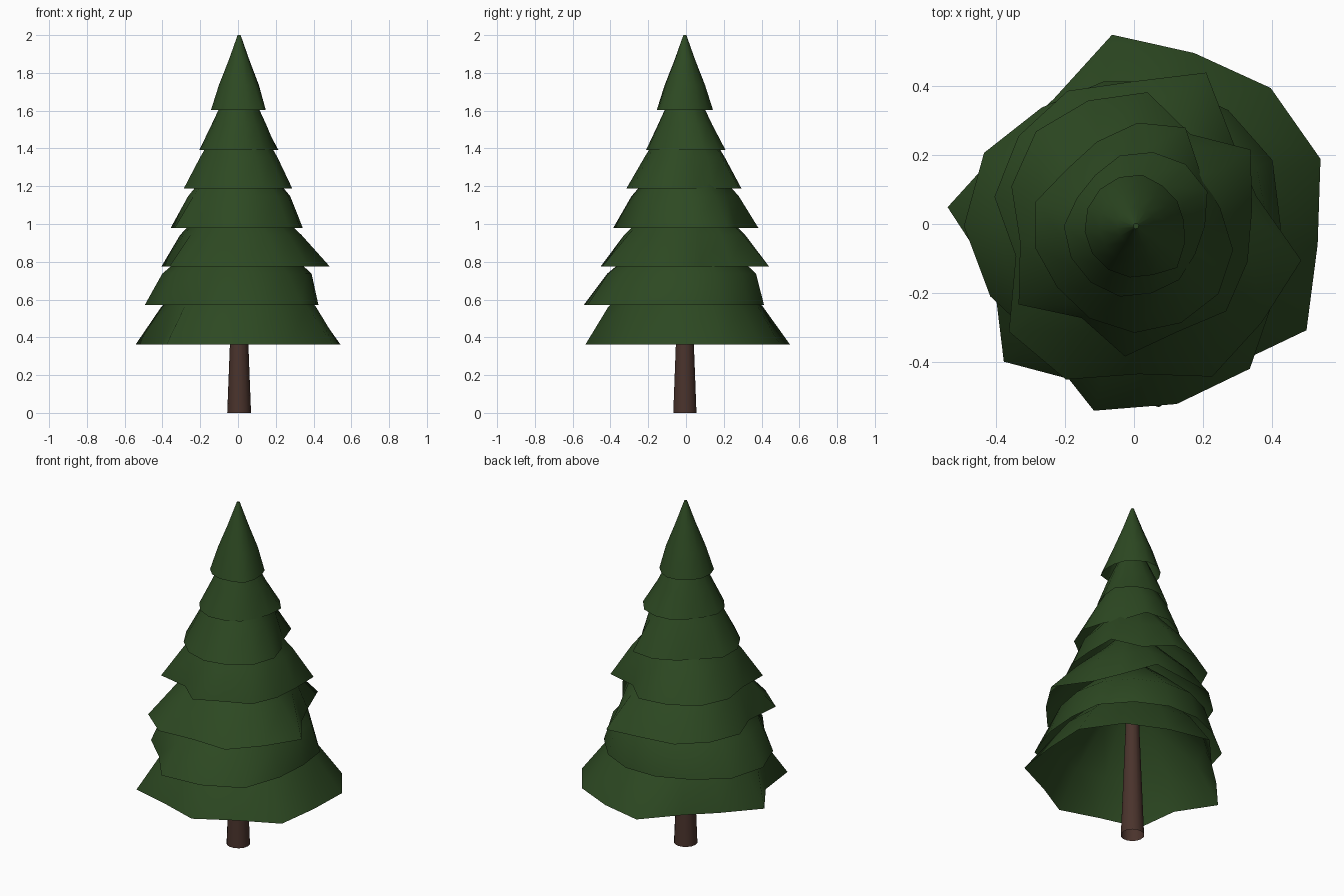
import bpy
import bmesh
from math import sin, cos, tau, radians

SIDES = 14
AXIS = (0.006, -0.006)


def remove_default_cube():
    cube = bpy.data.objects.get("Cube")
    if cube:
        bpy.data.objects.remove(cube, do_unlink=True)


def make_material(name, rgb):
    mat = bpy.data.materials.new(name)
    mat.use_nodes = True
    colour = (*rgb, 1.0)
    mat.diffuse_color = colour
    mat.node_tree.nodes["Principled BSDF"].inputs["Base Color"].default_value = colour
    return mat


def add_ring(bm, radii, z, turn):
    ring = []
    for i, r in enumerate(radii):
        a = radians(turn) + tau * i / len(radii)
        ring.append(bm.verts.new((AXIS[0] + r * cos(a), AXIS[1] + r * sin(a), z)))
    return ring


def bridge(bm, lower, upper):
    count = len(lower)
    for i in range(count):
        j = (i + 1) % count
        bm.faces.new((lower[i], lower[j], upper[j], upper[i]))


def finish(bm, name, mat):
    mesh = bpy.data.meshes.new(name)
    bm.to_mesh(mesh)
    bm.free()
    mesh.materials.append(mat)
    obj = bpy.data.objects.new(name, mesh)
    bpy.context.collection.objects.link(obj)
    bpy.ops.object.select_all(action="DESELECT")
    obj.select_set(True)
    bpy.context.view_layer.objects.active = obj
    bpy.ops.object.shade_smooth_by_angle(angle=radians(60))


def branch_tier(name, mat, rim_z, height, turn, taper, rim_percent):
    """Open, hollow cone with a ragged rim that evens out towards its tip."""
    bm = bmesh.new()
    rim = [p / 100 for p in rim_percent]
    mean = sum(rim) / len(rim)
    rings = [add_ring(bm, rim, rim_z, turn)]
    for step, factor in enumerate(taper, start=1):
        blend = 0.35 / step
        radii = [factor * (mean + (r - mean) * blend) for r in rim]
        rings.append(add_ring(bm, radii, rim_z + height * step / 3, turn))
    # Small blunt tip
    rings.append(add_ring(bm, [0.008] * SIDES, rim_z + height, turn))
    for lower, upper in zip(rings, rings[1:]):
        bridge(bm, lower, upper)
    bm.faces.new(rings[-1])
    finish(bm, name, mat)


remove_default_cube()
needle_green = make_material("needle green", (0.026, 0.066, 0.016))
bark_brown = make_material("bark brown", (0.068, 0.033, 0.025))

# Tapered trunk, open at the foot
bm = bmesh.new()
foot = add_ring(bm, [0.063] * SIDES, 0.0, 0)
head = add_ring(bm, [0.03] * SIDES, 0.85, 0)
bridge(bm, foot, head)
bm.faces.new(head)
finish(bm, "trunk", bark_brown)

# Branch tiers from the bottom up: rim height, height, turn, taper, rim radii in percent
tiers = [
    (0.363, 0.6, 20, (0.78, 0.4),
     (57, 56, 53, 56, 44, 45, 55, 44, 55, 48, 53, 49, 58, 53)),
    (0.57, 0.5, 0, (0.85, 0.45),
     (42, 44, 43, 43, 43, 44, 49, 50, 47, 44, 55, 53, 53, 45)),
    (0.775, 0.5, 14, (0.74, 0.36),
     (36, 37, 49, 42, 44, 43, 42, 36, 48, 49, 43, 49, 46, 49)),
    (0.98, 0.5, 8, (0.77, 0.38),
     (34, 40, 31, 39, 39, 40, 38, 34, 41, 31, 38, 33, 36, 34)),
    (1.187, 0.5, 12, (0.72, 0.38),
     (25, 24, 32, 30, 27, 26, 30, 30, 29, 30, 31, 31, 31, 29)),
    (1.393, 0.4, 0, (0.7, 0.4),
     (20, 23, 23, 22, 21, 19, 19, 21, 21, 21, 21, 20, 20, 19)),
    # Crown that ends in the tip
    (1.603, 0.397, 6, (0.72, 0.37),
     (14, 14, 14, 15, 15, 15, 15, 15, 15, 15, 15, 15, 17, 15)),
]
for number, tier in enumerate(tiers, start=1):
    branch_tier(f"branch_tier_{number}", needle_green, *tier)
